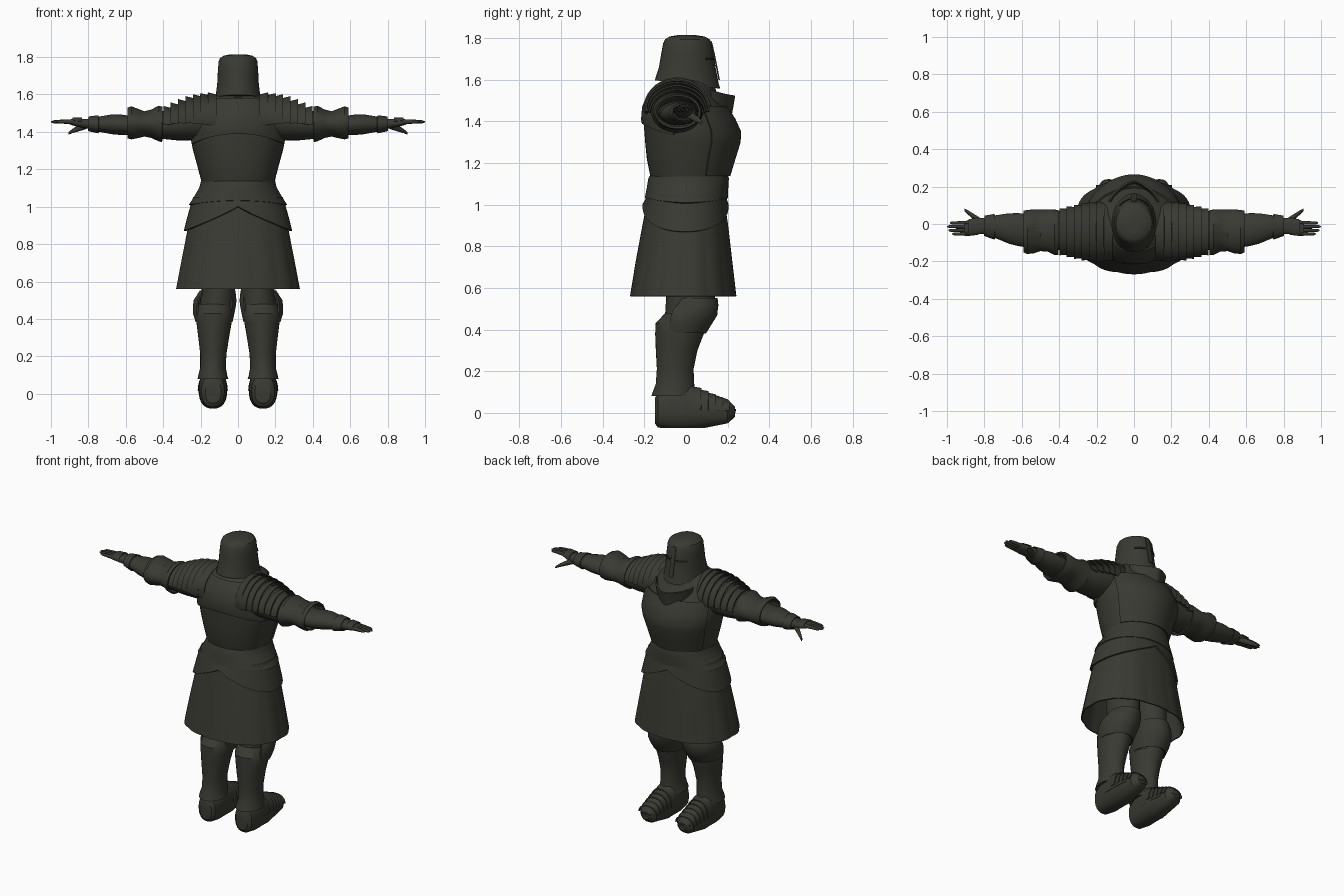
import bpy, bmesh, math
from math import sin, cos, radians, pi


def material(name, rgb):
    m = bpy.data.materials.new(name)
    m.diffuse_color = (*rgb, 1)
    return m


STEEL = material("dark olive steel", (0.042, 0.042, 0.033))
SLIT = material("black slit", (0.012, 0.012, 0.010))
AXES = {'Z': lambda t, u, v: (u, v, t),
        'X': lambda t, u, v: (t, u, v),
        'Y': lambda t, u, v: (u, t, v)}


def loft(name, secs, axis='Z', n=40, arc=None, p=2.0, f=None, thick=0,
         grow=0, caps=True, mirror=False, mat=STEEL):
    """Skin sections (t, u_low, u_high, v_low, v_high); f(angle, row) gives (radius factor, t shift)."""
    bm = bmesh.new()
    rows = []
    count = n + 1 if arc else n
    for i, (t, u0, u1, v0, v1) in enumerate(secs):
        row = []
        for k in range(count):
            a = radians(arc[0] + (arc[1] - arc[0]) * k / n) if arc else 2 * pi * k / n
            s, dt = f(a, i) if f else (1, 0)
            c, d = cos(a), sin(a)
            u = (u0 + u1) / 2 + ((u1 - u0) / 2 + grow) * s * math.copysign(abs(c) ** (2 / p), c)
            v = (v0 + v1) / 2 + ((v1 - v0) / 2 + grow) * s * math.copysign(abs(d) ** (2 / p), d)
            row.append(bm.verts.new(AXES[axis](t + dt, u, v)))
        rows.append(row)
    for r, q in zip(rows, rows[1:]):
        for k in range(n):
            j = (k + 1) % count
            bm.faces.new((r[k], r[j], q[j], q[k]))
    if caps and not arc and not thick:
        bm.faces.new(rows[0])
        bm.faces.new(rows[-1])
    bmesh.ops.recalc_face_normals(bm, faces=bm.faces)
    me = bpy.data.meshes.new(name)
    bm.to_mesh(me)
    bm.free()
    me.materials.append(mat)
    ob = bpy.data.objects.new(name, me)
    bpy.context.collection.objects.link(ob)
    if thick:
        m = ob.modifiers.new("thickness", 'SOLIDIFY')
        m.thickness, m.offset = thick, 0
    if mirror:
        m = ob.modifiers.new("mirror", 'MIRROR')
        m.use_mirror_merge = False
    return ob


def ridge(amount, sharp=14):
    return lambda a, i: (1 + amount * max(0, sin(a)) ** sharp, 0)


# Helmet: flared bucket with a front keel, dipping lower at the front
def helm_shape(a, i):
    return 1 + 0.03 * max(0, sin(a)) ** 20, (-0.02 * sin(a) if i < 2 else 0)


loft("helmet", [(1.578, -.123, .123, -.15, .16), (1.60, -.118, .118, -.143, .153),
                (1.66, -.111, .111, -.13, .138), (1.72, -.108, .108, -.12, .13),
                (1.775, -.104, .104, -.11, .12), (1.795, -.096, .096, -.10, .11),
                (1.808, -.075, .075, -.08, .088), (1.815, -.035, .035, -.04, .045)], f=helm_shape)
loft("helmet_keel_strip", [(1.60, -.118, .118, -.143, .157), (1.72, -.108, .108, -.12, .134),
                           (1.785, -.10, .10, -.105, .119)], arc=(83, 97), n=6,
     f=lambda a, i: (1.02, 0), thick=.006)
for side, arc in (("left", (45, 80)), ("right", (100, 135))):
    loft("eye_slit_" + side, [(1.696, -.111, .111, -.126, .137), (1.708, -.110, .110, -.124, .135)],
         arc=arc, n=10, thick=.004, mat=SLIT)

# Cuirass with overlapping breast and back plates
TORSO = [(1.10, -.185, .185, -.16, .185), (1.14, -.197, .197, -.172, .193),
         (1.22, -.218, .218, -.188, .216), (1.30, -.24, .24, -.196, .24),
         (1.35, -.25, .25, -.2, .243), (1.41, -.25, .25, -.205, .216),
         (1.47, -.24, .24, -.2, .18), (1.53, -.21, .21, -.175, .14),
         (1.575, -.16, .16, -.135, .115), (1.605, -.11, .11, -.09, .09)]
loft("cuirass", TORSO, n=48, p=2.15, f=ridge(.05))
loft("breastplate", TORSO[1:7], arc=(25, 155), p=2.15, f=ridge(.05), grow=.006, thick=.01)
loft("upper_back_plate", [(1.36, -.25, .25, -.201, .24)] + TORSO[5:9], arc=(198, 342), p=2.15, grow=.006,
     thick=.01, f=lambda a, i: (1, .03 * cos(2 * (a - 1.5 * pi)) if i == 0 else 0))

# Throat collar: pointed guard standing off the breastplate
loft("throat_collar", [(1.40, -.10, .10, .04, .205), (1.46, -.115, .115, .03, .215),
                       (1.525, -.135, .135, .01, .225)], arc=(0, 180), n=24, p=1.5, thick=.01,
     f=lambda a, i: (1 + .06 * sin(a) ** 8, .03 * (1 - sin(a))))
loft("neck_ring", [(1.54, -.13, .13, -.12, .14), (1.585, -.118, .118, -.115, .13)], thick=.012)

# Waist band, hip plates and fluted skirt
loft("waist_band", [(1.135, -.192, .192, -.17, .197), (1.115, -.2, .2, -.175, .2),
                    (1.07, -.225, .225, -.182, .197), (1.02, -.257, .257, -.192, .195)],
     n=64, thick=.012, f=lambda a, i: (1, (-.012 * cos(2 * a) if i > 0 else 0)))


def hip_shape(a, i):
    return 1, -(abs(cos(a)) ** .8) * (0, .06, .13)[i]


loft("hip_plates", [(1.05, -.235, .235, -.18, .185), (1.02, -.262, .262, -.193, .193),
                    (1.0, -.285, .285, -.205, .20)], n=64, p=2.2, f=hip_shape, thick=.01)


def skirt_shape(a, i):
    return 1 + .007 * i * (abs(cos(7 * (a + pi / 2))) - .6), 0


loft("skirt", [(1.04, -.23, .23, -.178, .178), (.90, -.262, .262, -.205, .198),
               (.73, -.296, .296, -.236, .217), (.56, -.328, .328, -.263, .236)],
     n=112, p=2.2, f=skirt_shape, thick=.008)

# Legs
loft("thigh", [(.95, .005, .2, -.1, .13), (.56, .015, .195, -.095, .14), (.48, .02, .205, -.1, .13),
               (.38, .035, .2, -.1, .07)], n=28, mirror=True)
loft("knee_cap", [(.55, .018, .20, -.06, .143), (.515, .015, .222, -.09, .146), (.50, .013, .232, -.11, .143),
                  (.47, .016, .236, -.125, .14), (.43, .024, .236, -.13, .115), (.385, .034, .222, -.12, .088)],
     n=32, arc=(-35, 215), thick=.01, f=ridge(.04, 8), mirror=True)
loft("greave", [(.48, .03, .215, -.10, .09), (.43, .026, .226, -.146, .085), (.38, .034, .222, -.148, .08),
                (.30, .048, .212, -.145, .05), (.21, .062, .202, -.14, .032), (.14, .065, .202, -.145, .035),
                (.10, .058, .212, -.16, .038), (.08, .052, .216, -.166, .04)],
     n=32, f=ridge(.05, 10), mirror=True)

# Feet: armoured shoes with stepped overlapping plates and a flat sole
loft("shoe", [(-.15, .09, .175, -.05, .07), (-.135, .073, .195, -.07, .095), (-.07, .06, .208, -.08, .125),
              (.03, .06, .208, -.08, .135), (.05, .058, .21, -.08, .118), (.20, .075, .195, -.05, .065),
              (.235, .11, .16, -.02, .03)], 'Y', n=32, p=2.4, mirror=True)
for k in range(5):
    y, h, w = .035 + .034 * k, .125 - .015 * k, .078 - .003 * k
    loft(f"shoe_plate_{k + 1}", [(y, .135 - w + .004, .135 + w - .004, -h + .01, h - .002),
                                 (y + .038, .135 - w, .135 + w, -h + .012, h - .008)],
         'Y', n=20, arc=(5, 175), p=2.4, thick=.006, mirror=True)
loft("sole", [(0, .06, .21, -.15, .238), (.018, .06, .21, -.15, .24)], n=36, p=2.6, mirror=True)

# Arms
loft("upper_arm", [(.16, -.15, .08, 1.36, 1.56), (.26, -.15, .085, 1.355, 1.55), (.33, -.145, .08, 1.355, 1.53),
                   (.43, -.135, .065, 1.365, 1.505), (.5, -.13, .06, 1.375, 1.50)], 'X', n=32, mirror=True)
LAMES = [(.115, 1.608, .150), (.155, 1.604, .155), (.195, 1.598, .152), (.235, 1.588, .147),
         (.275, 1.572, .139), (.315, 1.554, .130), (.352, 1.535, .120)]
for k, (x, top, r) in enumerate(LAMES):
    loft(f"shoulder_plate_{k + 1}", [(x, -.042 - r, -.042 + r, 1.34, top - .012),
                                     (x + .046, -.042 - r - .002, -.042 + r + .002, 1.336, top)],
         'X', n=28, arc=(-15 + 3 * k, 195 - 3 * k), thick=.007, mirror=True)
loft("elbow_guard", [(.405, -.158, .07, 1.35, 1.53), (.425, -.157, .072, 1.355, 1.535),
                     (.46, -.14, .072, 1.372, 1.515), (.50, -.137, .072, 1.38, 1.505),
                     (.535, -.148, .073, 1.372, 1.518), (.57, -.152, .07, 1.365, 1.532),
                     (.59, -.143, .066, 1.37, 1.525)], 'X', n=36, thick=.01, mirror=True,
     f=lambda a, i: (1 + .03 * max(0, -cos(a)) ** 10, 0))
loft("forearm", [(.48, -.13, .06, 1.38, 1.5), (.57, -.125, .055, 1.385, 1.485), (.62, -.118, .058, 1.383, 1.492),
                 (.67, -.105, .057, 1.387, 1.494), (.73, -.08, .048, 1.398, 1.484), (.79, -.06, .038, 1.406, 1.476)],
     'X', n=32, mirror=True)

# Gauntlets
loft("gauntlet_cuff", [(.745, -.078, .048, 1.398, 1.483), (.80, -.058, .038, 1.41, 1.476)],
     'X', n=28, grow=.003, thick=.006, mirror=True)
loft("palm", [(.78, -.052, .032, 1.413, 1.47), (.82, -.053, .032, 1.42, 1.47), (.86, -.06, .03, 1.428, 1.469),
              (.89, -.062, .02, 1.436, 1.468), (.905, -.06, .014, 1.442, 1.466)],
     'X', n=24, p=2.5, mirror=True)
loft("knuckle_plate", [(.835, -.057, .034, 1.42, 1.474), (.885, -.063, .024, 1.43, 1.474)],
     'X', n=20, arc=(15, 165), p=2.5, thick=.005, mirror=True)
for k, (y, tip) in enumerate(((.006, .985), (-.014, .999), (-.034, .993), (-.053, .972))):
    loft(f"finger_{k + 1}", [(.88, y - .011, y + .011, 1.441, 1.467),
                             ((.88 + tip) / 2, y - .009, y + .009, 1.444, 1.466),
                             (tip - .012, y - .008, y + .008, 1.446, 1.462),
                             (tip, y - .003, y + .003, 1.451, 1.457)], 'X', n=12, mirror=True)
loft("thumb", [(.81, -.01, .025, 1.415, 1.45), (.85, .018, .05, 1.403, 1.438),
               (.885, .048, .072, 1.393, 1.417), (.905, .068, .083, 1.386, 1.40)], 'X', n=14, mirror=True)

# Apply modifiers and shade smooth with crisp plate edges
bpy.ops.object.select_all(action='SELECT')
bpy.context.view_layer.objects.active = bpy.context.scene.objects[0]
bpy.ops.object.convert(target='MESH')
bpy.ops.object.shade_smooth_by_angle(angle=radians(35))
